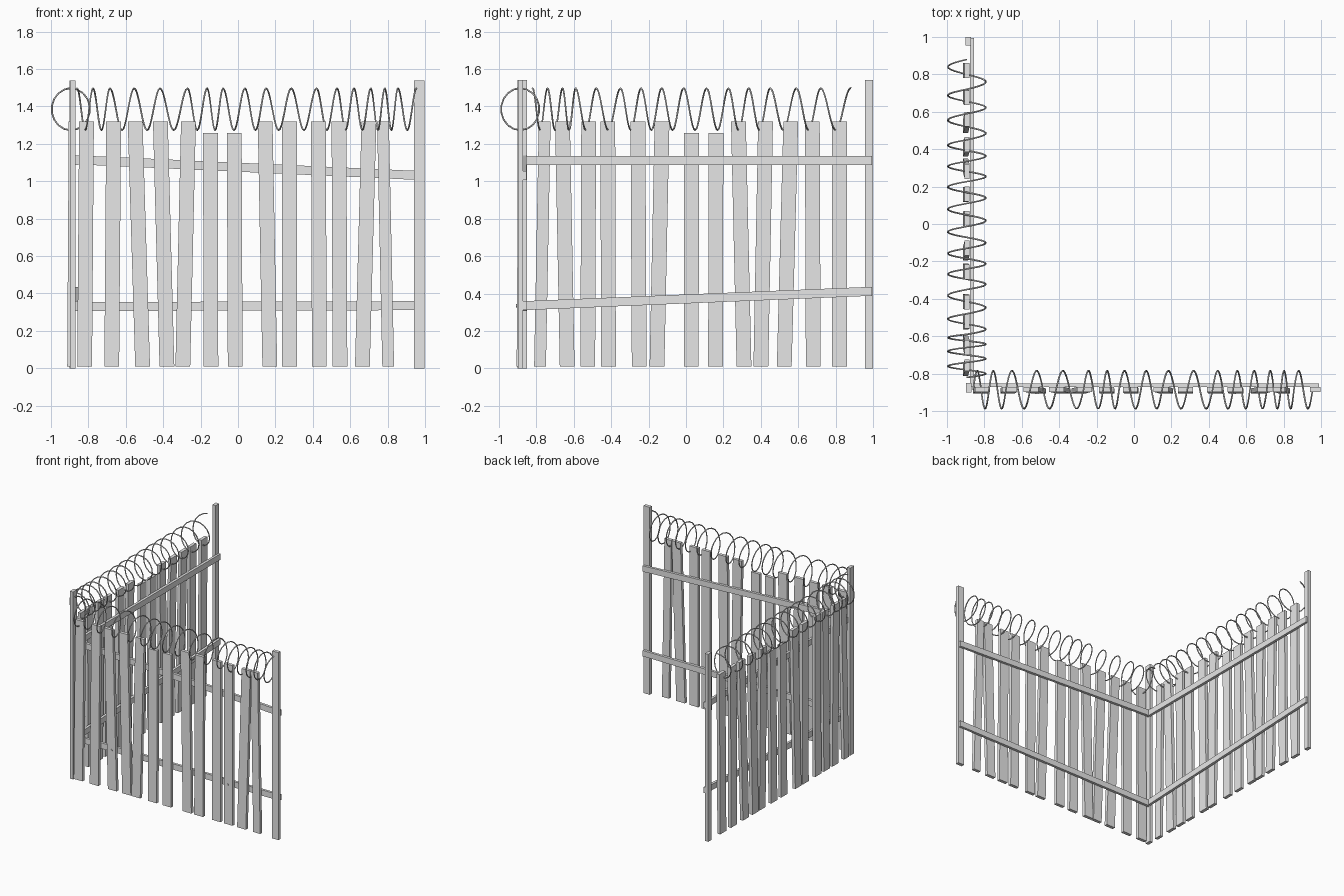
import bpy
import bmesh
import math
from mathutils import Vector, Matrix

cube = bpy.data.objects.get("Cube")
if cube:
    bpy.data.objects.remove(cube, do_unlink=True)

grey = bpy.data.materials.new("plain_grey")
grey.use_nodes = True
colour = (0.8, 0.8, 0.8, 1)
grey.diffuse_color = colour
grey.node_tree.nodes["Principled BSDF"].inputs["Base Color"].default_value = colour


# Wing coordinates: u runs along the fence, v points outward, z is up
def front(u, v, z):
    return Vector((u, -v, z))


def side(u, v, z):
    return Vector((-v - 0.008, u, z))


def finish(name, bm):
    bmesh.ops.recalc_face_normals(bm, faces=bm.faces)
    mesh = bpy.data.meshes.new(name)
    bm.to_mesh(mesh)
    bm.free()
    mesh.materials.append(grey)
    obj = bpy.data.objects.new(name, mesh)
    bpy.context.collection.objects.link(obj)
    return obj


def board(name, place, start, end, size):
    """Straight board between two end centres, cross-section size on the other axes."""
    start, end = Vector(start), Vector(end)
    bm = bmesh.new()
    bmesh.ops.create_cube(bm, size=1)
    axis = 2 if size[2] == 0 else 0
    for vert in bm.verts:
        centre = start if vert.co[axis] < 0 else end
        offset = Vector(vert.co[i] * size[i] for i in range(3))
        vert.co = place(*(centre + offset))
    return finish(name, bm)


def plank_row(name, place, spots):
    """Leaning planks, given their base and top positions along the wing."""
    for i, (low, high) in enumerate(spots):
        top = 1.258 if (low, high) in SHORT else 1.32
        width = 0.063 if (low, high) in NARROW else 0.079
        board(f"{name}_plank_{i + 1}", place, (low, 0.892, 0.01),
              (high, 0.884, top), (width, 0.026, 0))


def coil(name, place, peaks):
    """Loose wire coil with one turn between each pair of peaks."""
    steps = 18
    points = []
    for a, b in zip(peaks, peaks[1:]):
        for k in range(steps):
            t = k / steps
            angle = math.tau * t
            points.append(place(a + (b - a) * t, 0.886 - 0.102 * math.sin(angle),
                                1.385 + 0.112 * math.cos(angle)))
    points.append(place(peaks[-1], 0.886, 1.5))
    curve = bpy.data.curves.new(name + "_path", "CURVE")
    curve.dimensions = "3D"
    curve.bevel_depth = 0.0045
    curve.bevel_resolution = 1
    curve.use_fill_caps = True
    spline = curve.splines.new("POLY")
    spline.points.add(len(points) - 1)
    for p, co in zip(spline.points, points):
        p.co = (*co, 1)
    path = bpy.data.objects.new(name + "_path", curve)
    bpy.context.collection.objects.link(path)
    mesh = bpy.data.meshes.new_from_object(
        path.evaluated_get(bpy.context.evaluated_depsgraph_get()))
    bpy.data.objects.remove(path, do_unlink=True)
    mesh.materials.clear()
    mesh.materials.append(grey)
    mesh.shade_smooth()
    bpy.context.collection.objects.link(bpy.data.objects.new(name, mesh))


# Plank positions: (base, top)
front_spots = [(-.82, -.81), (-.675, -.665), (-.51, -.55), (-.38, -.415),
               (-.295, -.265), (-.145, -.147), (-.015, -.02), (.17, .145),
               (.275, .275), (.435, .43), (.545, .54), (.665, .7), (.803, .775)]
side_spots = [(-.78, -.755), (-.635, -.66), (-.525, -.52), (-.414, -.418),
              (-.25, -.257), (-.155, -.128), (.028, .03), (.158, .16),
              (.31, .28), (.4, .425), (.525, .56), (.68, .675), (.82, .82)]
SHORT = front_spots[5:7] + side_spots[6:8]
NARROW = [front_spots[-1], side_spots[0]]
plank_row("front", front, front_spots)
plank_row("side", side, side_spots)

# Posts
board("corner_post", front, (-.883, .875, 0), (-.883, .875, 1.54), (.028, .05, 0))
board("front_end_post", front, (.968, .885, 0), (.968, .885, 1.54), (.056, .028, 0))
board("side_end_post", side, (.978, .879, 0), (.978, .879, 1.54), (.045, .03, 0))

# Rails on the inner faces
rail = (0, 0.021, 0.048)
board("front_upper_rail", front, (-.875, .862, 1.115), (.99, .862, 1.03), rail)
board("front_lower_rail", front, (-.875, .862, .33), (.99, .862, .335), rail)
board("side_upper_rail", side, (-.87, .858, 1.11), (.995, .858, 1.11), rail)
board("side_lower_rail", side, (-.87, .858, .335), (.995, .858, .412), rail)

# Nail heads on two front planks
for i, x in enumerate((-.52, .537)):
    bm = bmesh.new()
    bmesh.ops.create_cone(bm, cap_ends=True, segments=10, radius1=.01, radius2=.01,
                          depth=.012, matrix=Matrix.Translation((x, -.902, .335))
                          @ Matrix.Rotation(math.pi / 2, 4, "X"))
    finish(f"nail_{i + 1}", bm)

# Wire coils along the top
coil("front_wire_coil", front,
     [-.86, -.775, -.685, -.555, -.417, -.27, -.165, -.08, .037, .15,
      .285, .42, .53, .62, .71, .785, .855, .955])
coil("side_wire_coil", side,
     [-.82, -.74, -.66, -.59, -.48, -.35, -.24, -.13, -.013, .11,
      .227, .335, .45, .59, .72, .88])
